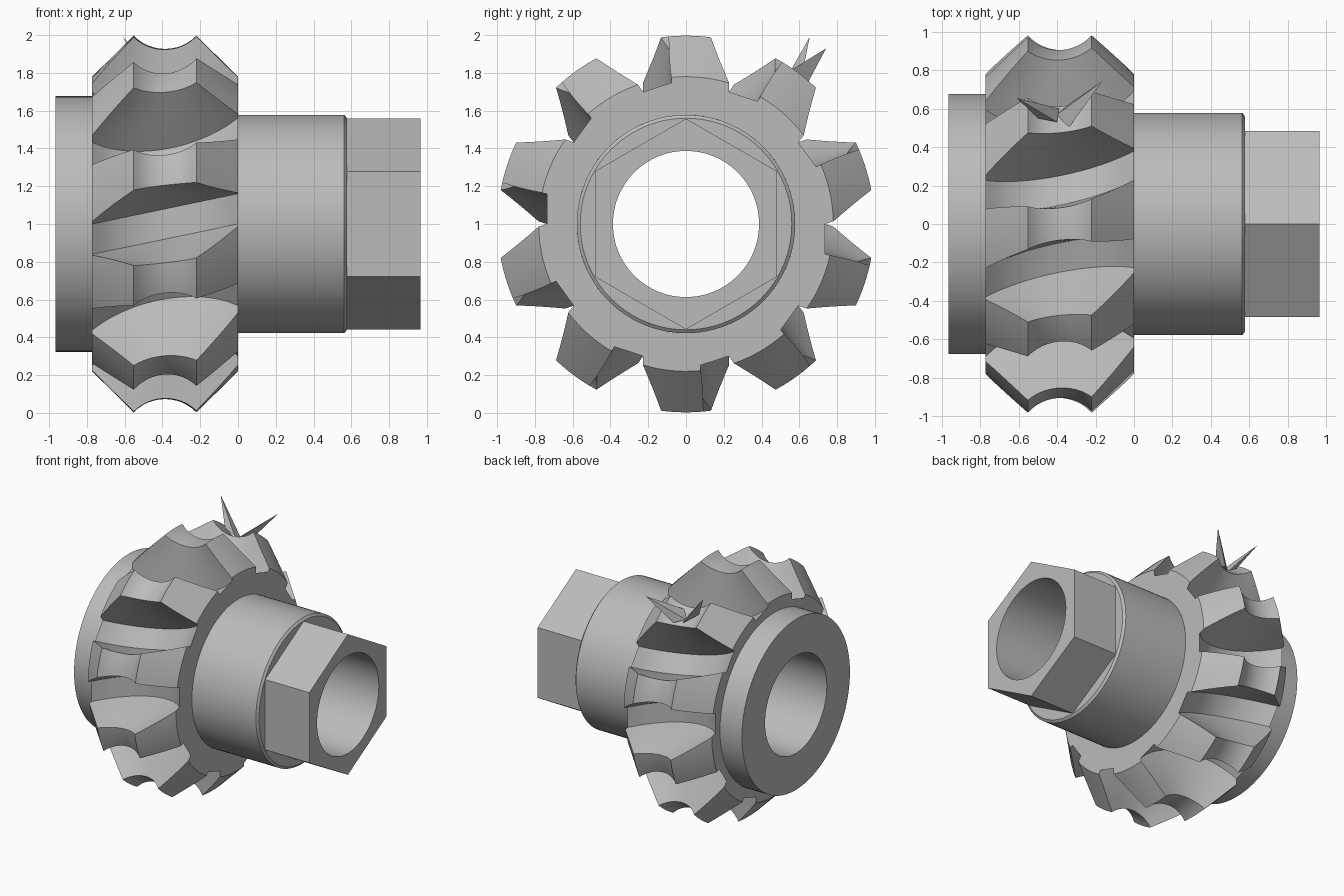
import bpy, bmesh, math
from mathutils import Vector

if "Cube" in bpy.data.objects:
    bpy.data.objects.remove(bpy.data.objects["Cube"])

steel = bpy.data.materials.new("steel_grey")
steel.diffuse_color = (0.5, 0.5, 0.5, 1)
steel.use_nodes = True
steel.node_tree.nodes["Principled BSDF"].inputs["Base Color"].default_value = steel.diffuse_color
AXIS_Z = 1.0
TIP_R, BACK = 0.997, -0.772
MID = BACK / 2


def pt(x, r, deg):
    """Point around the horizontal axis: station, radius, angle."""
    a = math.radians(deg)
    return Vector((x, r * math.cos(a), AXIS_Z + r * math.sin(a)))


def finish(name, bm, smooth=None):
    bmesh.ops.remove_doubles(bm, verts=bm.verts, dist=1e-5)
    bmesh.ops.recalc_face_normals(bm, faces=bm.faces)
    me = bpy.data.meshes.new(name)
    bm.to_mesh(me)
    bm.free()
    ob = bpy.data.objects.new(name, me)
    bpy.context.collection.objects.link(ob)
    me.materials.append(steel)
    if smooth:
        bpy.ops.object.select_all(action='DESELECT')
        ob.select_set(True)
        bpy.context.view_layer.objects.active = ob
        bpy.ops.object.shade_smooth_by_angle(angle=math.radians(smooth))
    return ob


def grid_faces(bm, rows):
    """Skin a list of equally long rows of points."""
    vs = [[bm.verts.new(p) for p in row] for row in rows]
    for a, b in zip(vs, vs[1:]):
        for i in range(len(a) - 1):
            bm.faces.new((a[i], a[i + 1], b[i + 1], b[i]))


def ring(x, r, n=96):
    return [pt(x, r, 360 * i / n) for i in range(n + 1)]


# Turned parts: bore with rear collar, and front journal with chamfer
lathes = {
    "bore_and_collar": [(0.965, 0.387), (-0.965, 0.387), (-0.965, 0.677), (BACK, 0.677)],
    "journal": [(0, 0.578), (0.562, 0.578), (0.577, 0.56), (0.577, 0.48)],
}
for name, profile in lathes.items():
    bm = bmesh.new()
    grid_faces(bm, [ring(x, r) for x, r in profile])
    finish(name, bm, 30)


# Hexagonal drive end with a face ring around the bore
def hex_ring(x, n=96):
    out = []
    for i in range(n + 1):
        off = (360 * i / n + 30) % 60 - 30
        out.append(pt(x, 0.483 / math.cos(math.radians(off)), 360 * i / n))
    return out


bm = bmesh.new()
corners = [pt(0, 0.5577, 30 + 60 * i) for i in range(7)]
grid_faces(bm, [[c + Vector((x, 0, 0)) for c in corners] for x in (0.577, 0.965)])
grid_faces(bm, [hex_ring(0.965), ring(0.965, 0.387)])
finish("hex_drive", bm)

# Cutter outline: two 45 degree cones and a round groove between
A, B = -0.22, -0.552
half, sag = (A - B) / 2, 0.07
groove_r = (half * half + sag * sag) / (2 * sag)
sweep = math.asin(half / groove_r)
stations = [(x, 0.78 + (TIP_R - 0.78) * x / A) for x in (0, -0.055, -0.11, -0.165)]
for i in range(13):
    t = sweep * (1 - i / 6)
    stations.append((MID + groove_r * math.sin(t),
                     TIP_R - sag + groove_r * (1 - math.cos(t))))
stations += [(BACK - x, r) for x, r in stations[3::-1]]

# Flutes: tapered slots sunk along an arc, shifting sideways as they run
END_D, MID_D = 0.735, 0.565
ARC_R = (MID ** 2 + (END_D - MID_D) ** 2) / (2 * (END_D - MID_D))


def floor_depth(x):
    return MID_D + ARC_R - math.sqrt(ARC_R ** 2 - (x - MID) ** 2)


def flute_w(x, d, side):
    """Sideways position of a flute wall at station x and depth d."""
    h = ARC_R - math.hypot(x - MID, MID_D + ARC_R - d)
    shift = -0.208 * (x - MID) * (1 - 0.4 * h / 0.33)
    return shift + side * (0.08 + 0.37 * h)


def flute_points(x, r):
    """One flute in section as (radius, angle), wall - floor - wall."""
    walls = []
    d0 = floor_depth(x)
    for side in (-1, 1):
        d = r
        for _ in range(20):
            d = math.sqrt(r * r - flute_w(x, d, side) ** 2)
        wall = []
        for k in range(6):
            dk = d0 + (d - d0) * k / 5
            w = flute_w(x, dk, side)
            wall.append((math.hypot(w, dk), math.degrees(math.atan2(w, dk))))
        walls.append(wall)
    return walls[0][::-1] + walls[1]


def section(x, r):
    """Closed ring of (radius, angle) with ten flutes and ten tooth tops."""
    flute = flute_points(x, r)
    start, end = flute[-1][1], flute[0][1] + 36
    unit = flute + [(r, start + (end - start) * k / 7) for k in range(1, 7)]
    ring_pts = [(rr, a + 36 * n) for n in range(10) for rr, a in unit]
    return ring_pts + [(ring_pts[0][0], ring_pts[0][1] + 360)]


bm = bmesh.new()
rows = []
for x, r in stations:
    rows.append([pt(x, rr, a) for rr, a in section(x, r)])
# End faces run in to the journal and the collar
first = [pt(0, 0.578, a) for _, a in section(*stations[0])]
last = [pt(BACK, 0.675, a) for _, a in section(*stations[-1])]
grid_faces(bm, [first] + rows + [last])
finish("toothed_cutter", bm, 25)

# Two thin burrs standing on one tooth
burrs = {
    "rear_burr": ((-0.61, 0.655, 1.99),
                  [(-0.39, 0.60, 1.72), (-0.40, 0.53, 1.77), (-0.50, 0.55, 1.80)]),
    "front_burr": ((-0.165, 0.742, 1.93),
                   [(-0.40, 0.57, 1.74), (-0.34, 0.50, 1.78), (-0.33, 0.63, 1.72)]),
}
for name, (tip, base) in burrs.items():
    bm = bmesh.new()
    v = [bm.verts.new(p) for p in [tip] + base]
    for f in ((0, 1, 2), (0, 2, 3), (0, 3, 1), (1, 2, 3)):
        bm.faces.new([v[i] for i in f])
    finish(name, bm)
